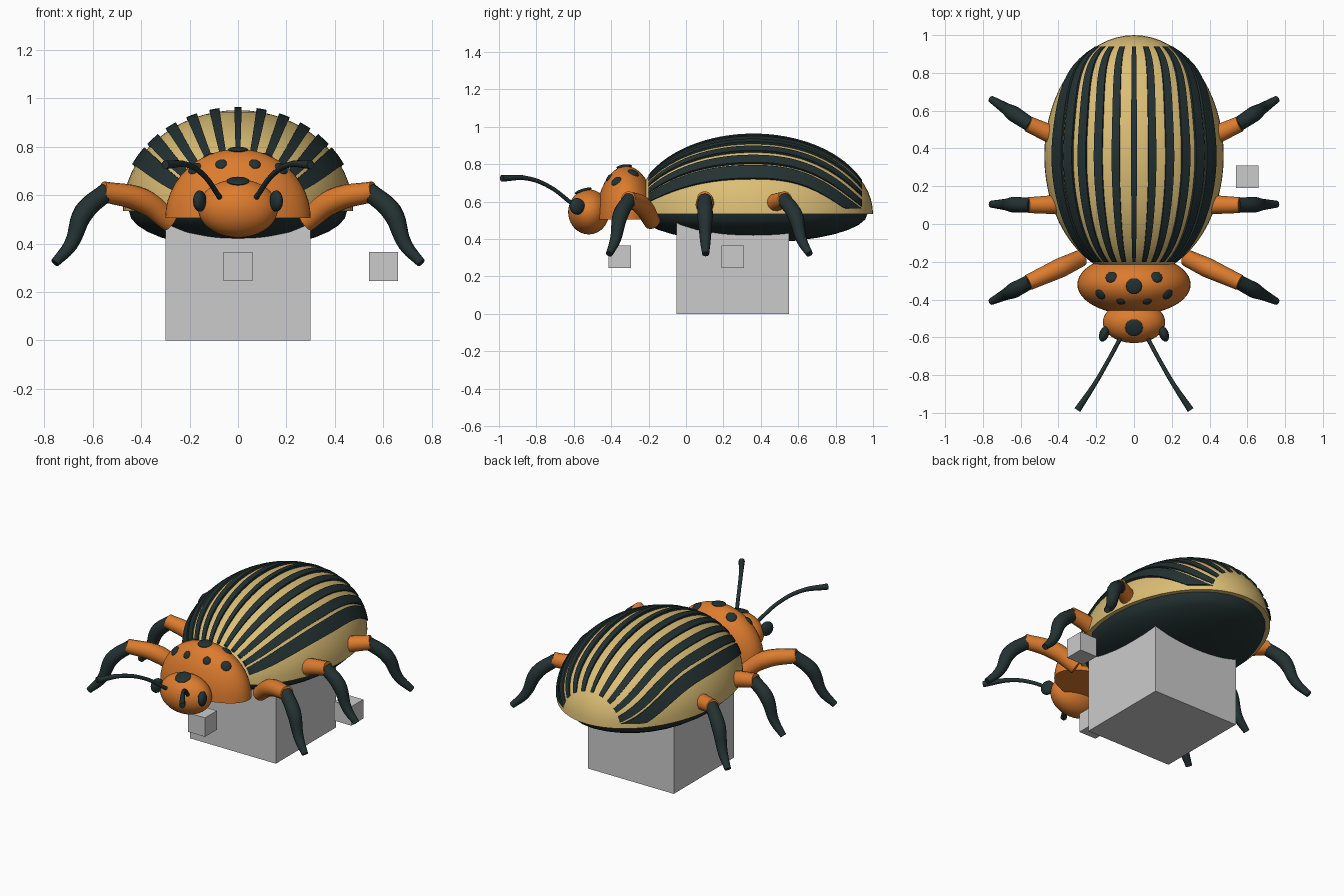
import bpy, bmesh, math
from mathutils import Vector

cube = bpy.data.objects.get("Cube")
if cube:
    bpy.data.objects.remove(cube, do_unlink=True)


def material(name, rgb):
    m = bpy.data.materials.new(name)
    m.use_nodes = True
    m.diffuse_color = (*rgb, 1)
    m.node_tree.nodes["Principled BSDF"].inputs["Base Color"].default_value = (*rgb, 1)
    return m


ORANGE = material("orange", (0.72, 0.20, 0.027))
TAN = material("tan", (0.72, 0.52, 0.18))
DARK = material("dark_green_black", (0.017, 0.031, 0.032))
GREY = material("grey", (0.60, 0.60, 0.60))


def smooth(obj):
    bpy.ops.object.select_all(action='DESELECT')
    obj.select_set(True)
    bpy.context.view_layer.objects.active = obj
    bpy.ops.object.shade_smooth_by_angle(angle=math.radians(40))


def add_mesh(name, bm, mat, rounded=True):
    bmesh.ops.recalc_face_normals(bm, faces=bm.faces)
    mesh = bpy.data.meshes.new(name)
    bm.to_mesh(mesh)
    bm.free()
    mesh.materials.append(mat)
    obj = bpy.data.objects.new(name, mesh)
    bpy.context.collection.objects.link(obj)
    if rounded:
        smooth(obj)
    return obj


def ellipsoid(name, centre, radii, mat, half=0, segs=48, rings=24):
    """half=1 keeps the upper half, half=-1 the lower half."""
    bm = bmesh.new()
    bmesh.ops.create_uvsphere(bm, u_segments=segs, v_segments=rings, radius=1)
    if half:
        low = [v for v in bm.verts if v.co.z * half < -0.001]
        bmesh.ops.delete(bm, geom=low, context='VERTS')
        bmesh.ops.holes_fill(bm, edges=[e for e in bm.edges if e.is_boundary], sides=0)
    bmesh.ops.scale(bm, vec=radii, verts=bm.verts)
    obj = add_mesh(name, bm, mat)
    obj.location = centre
    return obj


def box(name, centre, size):
    bm = bmesh.new()
    bmesh.ops.create_cube(bm, size=1)
    bmesh.ops.scale(bm, vec=size, verts=bm.verts)
    add_mesh(name, bm, GREY, False).location = centre


def tube(name, points, radii, mat):
    curve = bpy.data.curves.new(name, 'CURVE')
    curve.dimensions = '3D'
    curve.bevel_depth = 1
    curve.bevel_resolution = 4
    curve.resolution_u = 6
    curve.use_fill_caps = True
    spline = curve.splines.new('BEZIER')
    spline.bezier_points.add(len(points) - 1)
    for bp, p, r in zip(spline.bezier_points, points, radii):
        bp.co, bp.radius = p, r
        bp.handle_left_type = bp.handle_right_type = 'AUTO'
    curve.materials.append(mat)
    obj = bpy.data.objects.new(name, curve)
    bpy.context.collection.objects.link(obj)
    bpy.ops.object.select_all(action='DESELECT')
    obj.select_set(True)
    bpy.context.view_layer.objects.active = obj
    bpy.ops.object.convert(target='MESH')
    smooth(bpy.context.object)


# Wing case and belly
SHELL_C, SHELL_R = Vector((0, 0.36, 0.535)), Vector((0.475, 0.64, 0.415))
ellipsoid("wing_case", SHELL_C, SHELL_R, TAN, 1, 64, 32)
ellipsoid("belly", (0, 0.36, 0.535), (0.45, 0.61, 0.155), DARK, -1, 32, 16)


# Raised stripes that follow the wing case and fan out towards the ends
def shell_point(y, angle, lift):
    f = math.sqrt(max(0, 1 - ((y - SHELL_C.y) / SHELL_R.y) ** 2))
    limit = math.acos(0.028 / (SHELL_R.z * f))
    a = max(-limit, min(limit, angle))
    p = Vector((SHELL_R.x * f * math.sin(a), y - SHELL_C.y, SHELL_R.z * f * math.cos(a)))
    n = Vector([c / r ** 2 for c, r in zip(p, SHELL_R)]).normalized()
    n.y = 0
    return SHELL_C + p + n * lift


def stripe(name, angle, width, steps=36):
    bm = bmesh.new()
    rings = []
    for i in range(steps + 1):
        y = -0.2 + 1.14 * i / steps
        u = (y - SHELL_C.y) / 0.6
        fan = 1 + (0.6 if u > 0 else 0.17) * abs(u) ** 3
        angles = [math.radians(angle + width * k) * fan for k in (-0.5, 0, 0.5)]
        ring = [shell_point(y, a, 0.014) for a in angles]
        ring += [shell_point(y, a, -0.012) for a in reversed(angles)]
        rings.append([bm.verts.new(p) for p in ring])
    for a, b in zip(rings, rings[1:]):
        for j in range(6):
            k = (j + 1) % 6
            bm.faces.new((a[j], a[k], b[k], b[j]))
    bm.faces.new(rings[0])
    bm.faces.new(rings[-1])
    add_mesh(name, bm, DARK)


for i, width in enumerate((3.6, 5, 5.5, 6, 7.5, 11)):
    for side in ((1, -1) if i else (1,)):
        stripe(f"stripe_{i}_{'left' if side > 0 else 'right'}", side * i * 11.6, width)

# Thorax shield and head
THORAX_C, THORAX_R = Vector((0, -0.32, 0.505)), Vector((0.3, 0.16, 0.285))
HEAD_C, HEAD_R = Vector((0, -0.52, 0.545)), Vector((0.165, 0.11, 0.12))
ellipsoid("thorax", THORAX_C, THORAX_R, ORANGE, 1)
ellipsoid("head", HEAD_C, HEAD_R, ORANGE)


# Spots lie on the upper surface of an ellipsoid at a plan position
def spot(name, c, r, x, y, size):
    dx, dy = x - c.x, y - c.y
    dz = r.z * math.sqrt(1 - (dx / r.x) ** 2 - (dy / r.y) ** 2)
    n = Vector((dx / r.x ** 2, dy / r.y ** 2, dz / r.z ** 2)).normalized()
    obj = ellipsoid(name, c + Vector((dx, dy, dz)) - n * 0.003,
                    (size, size, 0.012), DARK, 0, 24, 12)
    obj.rotation_euler = n.to_track_quat('Z', 'Y').to_euler()


spot("head_spot", HEAD_C, HEAD_R, 0, -0.55, 0.047)
spot("thorax_spot_centre", THORAX_C, THORAX_R, 0, -0.33, 0.042)

# Leg layout: hip, knee and foot positions along y
LEGS = {"front": (-0.18, -0.31, -0.41), "middle": (0.105, 0.1, 0.105), "rear": (0.40, 0.53, 0.66)}

for s, side in ((1, "left"), (-1, "right")):
    for i, (x, y, size) in enumerate(((0.122, -0.28, 0.031), (0.18, -0.375, 0.03),
                                      (0.07, -0.412, 0.024))):
        spot(f"thorax_spot_{i}_{side}", THORAX_C, THORAX_R, s * x, y, size)
    # Eyes and antennae
    eye = ellipsoid(f"eye_{side}", (s * 0.158, -0.582, 0.575), (0.025, 0.042, 0.044), DARK, 0, 24, 16)
    eye.rotation_euler.z = s * 0.35
    tube(f"antenna_{side}",
         [(s * 0.075, -0.61, 0.59), (s * 0.14, -0.73, 0.68),
          (s * 0.21, -0.85, 0.725), (s * 0.3, -0.985, 0.725)],
         (0.011, 0.011, 0.012, 0.018), DARK)
    # Legs
    for name, (hip, knee, foot) in LEGS.items():
        mid = hip + (knee - hip) * 0.4
        tube(f"{name}_thigh_{side}",
             [(s * 0.28, hip, 0.49), (s * 0.39, mid, 0.575), (s * 0.56, knee, 0.615)],
             (0.045, 0.052, 0.042), ORANGE)
        tube(f"{name}_shin_{side}",
             [(s * 0.54, knee - (knee - hip) * 0.08, 0.615),
              (s * 0.635, knee + (foot - knee) * 0.4, 0.53),
              (s * 0.69, knee + (foot - knee) * 0.68, 0.395),
              (s * 0.755, foot, 0.32)],
             (0.038, 0.042, 0.029, 0.019), DARK)

# Plain grey blocks
box("support_block", (0, 0.25, 0.25), (0.6, 0.6, 0.5))
box("small_block_front", (0, -0.355, 0.305), (0.12, 0.12, 0.12))
box("small_block_left", (0.6, 0.25, 0.305), (0.12, 0.12, 0.12))
